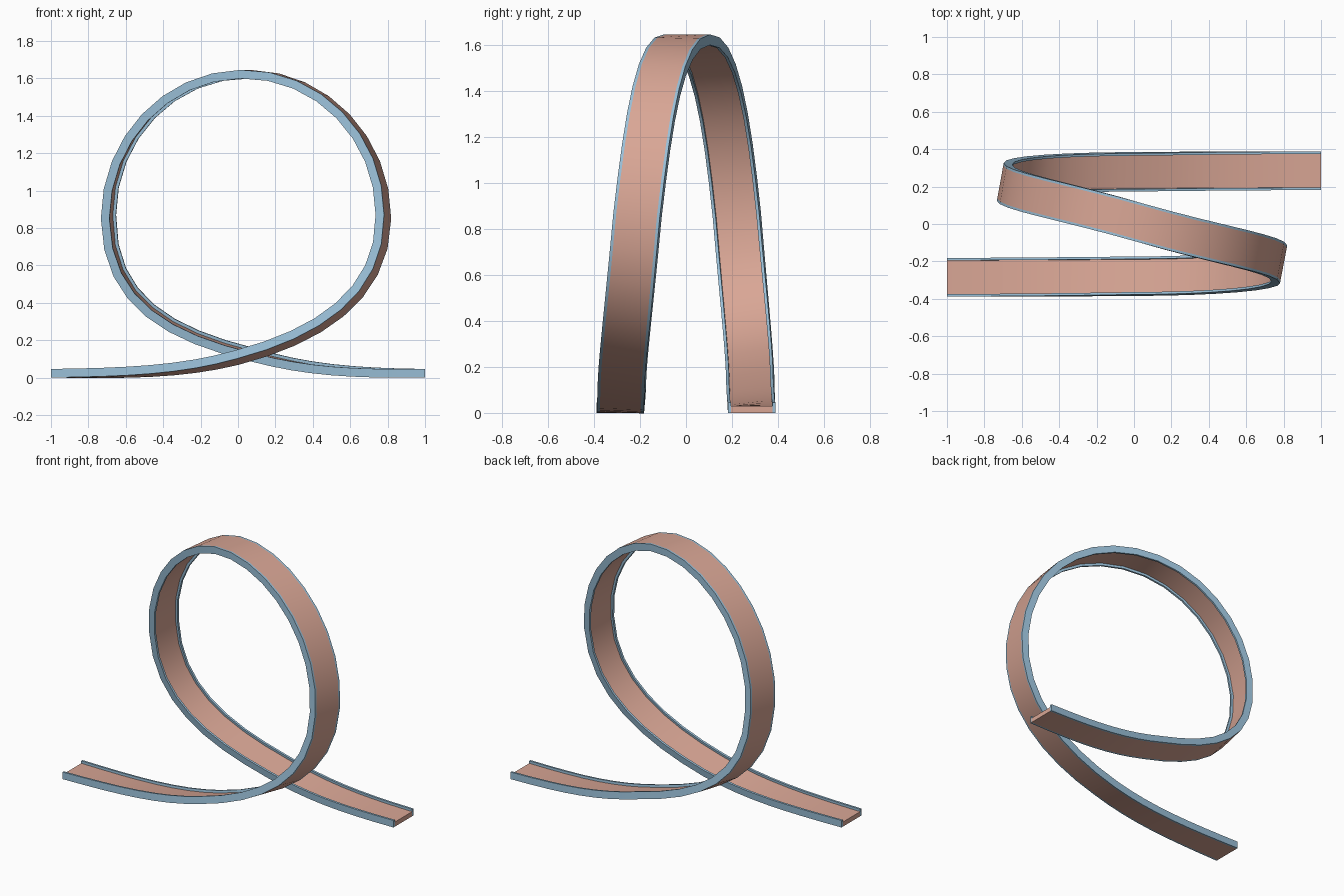
import bpy, math
from mathutils import Vector
from mathutils.geometry import interpolate_bezier

if "Cube" in bpy.data.objects:
    bpy.data.objects.remove(bpy.data.objects["Cube"])


def material(name, rgb):
    m = bpy.data.materials.new(name)
    m.diffuse_color = (*rgb, 1)
    m.use_nodes = True
    m.node_tree.nodes["Principled BSDF"].inputs["Base Color"].default_value = m.diffuse_color
    return m


salmon = material("salmon", (0.69, 0.38, 0.30))
blue = material("pale blue", (0.32, 0.52, 0.68))

# Path of the track underside: (handle in, point, handle out, banking)
KNOTS = [
    (None, (-1, -.285, 0), (-.6, -.285, 0), 0),
    ((-.3, -.285, .005), (0, -.283, .085), (.42, -.283, .195), .17),
    ((.80, -.255, .41), (.80, -.215, .86), (.80, -.165, 1.29), .19),
    ((.46, -.115, 1.645), (.04, .005, 1.645), (-.38, .125, 1.645), 0),
    ((-.715, .18, 1.29), (-.715, .225, .86), (-.715, .265, .38), -.18),
    ((-.36, .283, .205), (.08, .283, .098), (.36, .285, .02), -.14),
    ((.6, .285, 0), (1, .285, 0), None, 0),
]
STEPS = 8

points, banks = [], []
for a, b in zip(KNOTS, KNOTS[1:]):
    seg = interpolate_bezier(Vector(a[1]), Vector(a[2]), Vector(b[0]), Vector(b[1]), STEPS + 1)
    for i, p in enumerate(seg[:-1]):
        points.append(p)
        banks.append(a[3] + (b[3] - a[3]) * i / STEPS)
points.append(Vector(KNOTS[-1][1]))
banks.append(KNOTS[-1][3])

# Local frame (across, inward) at every path point
frames = []
for i, p in enumerate(points):
    t = (points[min(i + 1, len(points) - 1)] - points[max(i - 1, 0)]).normalized()
    if i in (0, len(points) - 1):
        t = Vector((1, 0, 0))
    n0 = t.cross(Vector((0, 1, 0))).normalized()
    w = Vector((0, 1, 0)) - banks[i] * n0
    w = (w - w.dot(t) * t).normalized()
    frames.append((p, w, t.cross(w)))


def sweep(name, u0, u1, v0, v1, mat):
    """Sweep a rectangle (u across, v inward) along the track."""
    verts, faces = [], []
    for p, w, n in frames:
        verts += [p + w * u + n * v for u, v in ((u0, v0), (u1, v0), (u1, v1), (u0, v1))]
    for i in range(len(frames) - 1):
        for k in range(4):
            a, b = i * 4 + k, i * 4 + (k + 1) % 4
            faces.append((a, a + 4, b + 4, b))
    last = 4 * (len(frames) - 1)
    faces += [(0, 1, 2, 3), (last + 3, last + 2, last + 1, last)]
    me = bpy.data.meshes.new(name)
    me.from_pydata(verts, [], faces)
    me.materials.append(mat)
    ob = bpy.data.objects.new(name, me)
    bpy.context.collection.objects.link(ob)
    # consistent outward normals, smooth along the sweep
    import bmesh
    bm = bmesh.new()
    bm.from_mesh(me)
    bmesh.ops.recalc_face_normals(bm, faces=bm.faces)
    bm.to_mesh(me)
    bm.free()
    bpy.ops.object.select_all(action='DESELECT')
    ob.select_set(True)
    bpy.context.view_layer.objects.active = ob
    bpy.ops.object.shade_smooth_by_angle(angle=math.radians(30))


HALF, RAIL = .103, .013
# Track bed and its two side rails
sweep("track_bed", -HALF + RAIL, HALF - RAIL, 0, .03, salmon)
sweep("near_rail", -HALF, -HALF + RAIL, 0, .046, blue)
sweep("far_rail", HALF - RAIL, HALF, 0, .046, blue)
